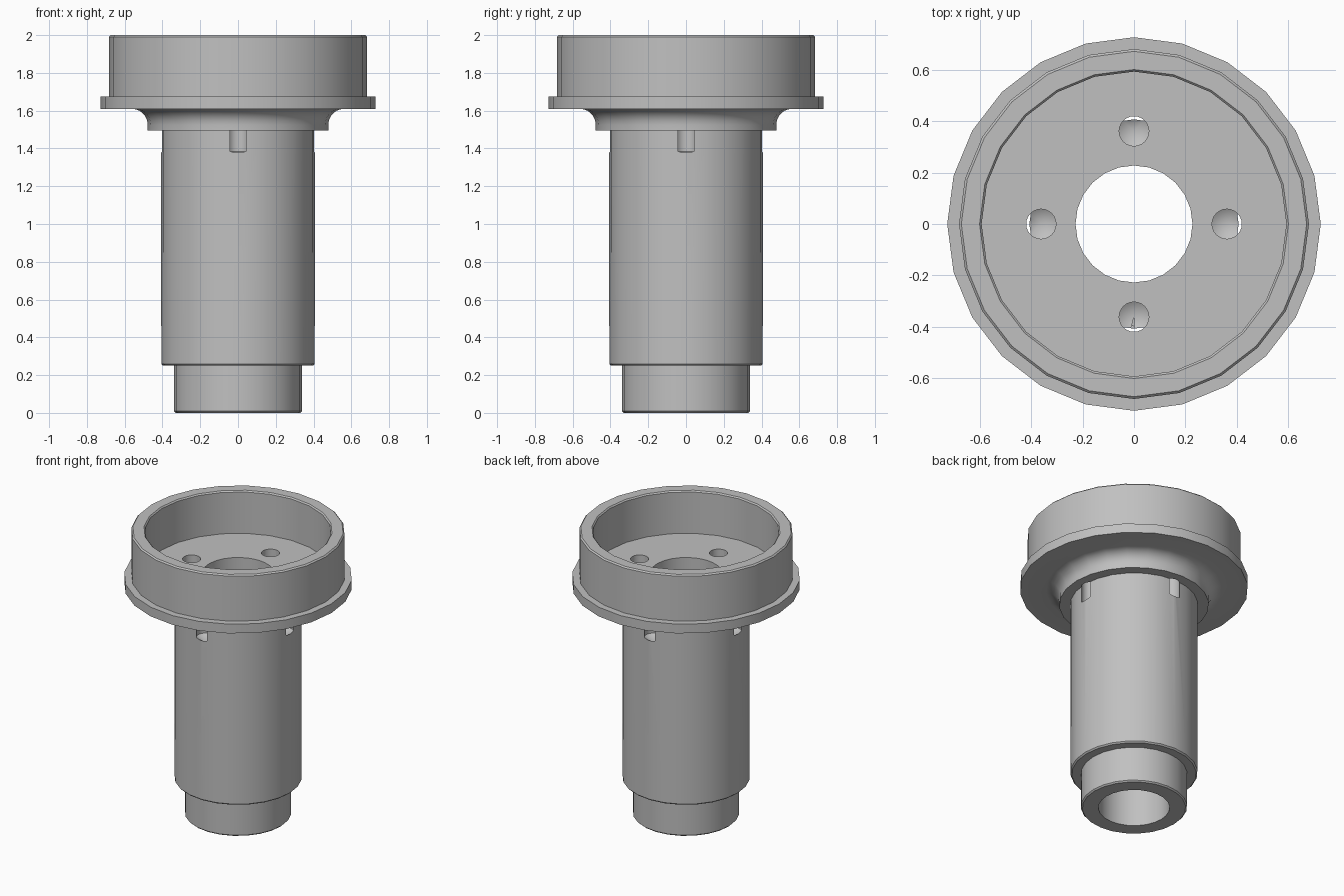
import bpy, bmesh, math

if "Cube" in bpy.data.objects:
    bpy.data.objects.remove(bpy.data.objects["Cube"], do_unlink=True)

grey = bpy.data.materials.new("plain grey")
grey.use_nodes = True
colour = (0.53, 0.53, 0.53, 1)
grey.diffuse_color = colour
grey.node_tree.nodes["Principled BSDF"].inputs["Base Color"].default_value = colour


def add_lathe(bm, profile, sides, cx=0.0, cy=0.0):
    """Revolve a closed (radius, z) loop about a vertical axis at (cx, cy)."""
    rings = []
    for r, z in profile:
        if r == 0:
            rings.append([bm.verts.new((cx, cy, z))] * sides)
        else:
            rings.append([bm.verts.new((cx + r * math.cos(math.tau * i / sides),
                                        cy + r * math.sin(math.tau * i / sides), z))
                          for i in range(sides)])
    for a, b in zip(rings, rings[1:] + rings[:1]):
        for i in range(sides):
            j = (i + 1) % sides
            corners = list(dict.fromkeys((a[i], a[j], b[j], b[i])))
            if len(corners) > 2:
                bm.faces.new(corners)


def make_object(name, bm):
    bmesh.ops.recalc_face_normals(bm, faces=bm.faces)
    mesh = bpy.data.meshes.new(name)
    bm.to_mesh(mesh)
    bm.free()
    mesh.materials.append(grey)
    obj = bpy.data.objects.new(name, mesh)
    bpy.context.collection.objects.link(obj)
    return obj


# Section of the body, from the bottom of the bore up the outside and into the cup
C = 0.009   # edge chamfer
FILLET = 0.085
fillet = [(0.563 + FILLET * math.cos(a), 1.525 + FILLET * math.sin(a))
          for a in (math.pi - math.pi / 2 * i / 6 for i in range(7))]
section = [
    (0.228, 0), (0.339 - C, 0), (0.339, C), (0.339, 0.25),      # spigot
    (0.406 - C, 0.25), (0.406, 0.25 + C), (0.408, 1.495),       # tube
    (0.478, 1.495), *fillet,                                    # hub
    (0.728, 1.61), (0.728, 1.675), (0.682, 1.675),              # flange
    (0.682, 2 - C), (0.682 - C, 2), (0.602, 2), (0.594, 2 - C), # cup rim
    (0.594, 1.70), (0.228, 1.70),                               # cup floor
]
bm = bmesh.new()
add_lathe(bm, section, 24)
body = make_object("flanged_sleeve", bm)

# Four drilled holes with conical ends, breaking out through the tube side
bm = bmesh.new()
for k in range(4):
    a = math.pi / 2 * k
    add_lathe(bm, [(0, 1.35), (0.058, 1.385), (0.058, 1.8), (0, 1.8)], 24,
              0.362 * math.cos(a), 0.362 * math.sin(a))
drill = make_object("hole_cutter", bm)
drill.hide_render = True

cut = body.modifiers.new("holes", 'BOOLEAN')
cut.operation = 'DIFFERENCE'
cut.solver = 'EXACT'
cut.object = drill
bpy.ops.object.select_all(action='DESELECT')
body.select_set(True)
bpy.context.view_layer.objects.active = body
bpy.ops.object.modifier_apply(modifier=cut.name)
bpy.data.objects.remove(drill, do_unlink=True)

bpy.ops.object.shade_smooth_by_angle(angle=math.radians(30))
